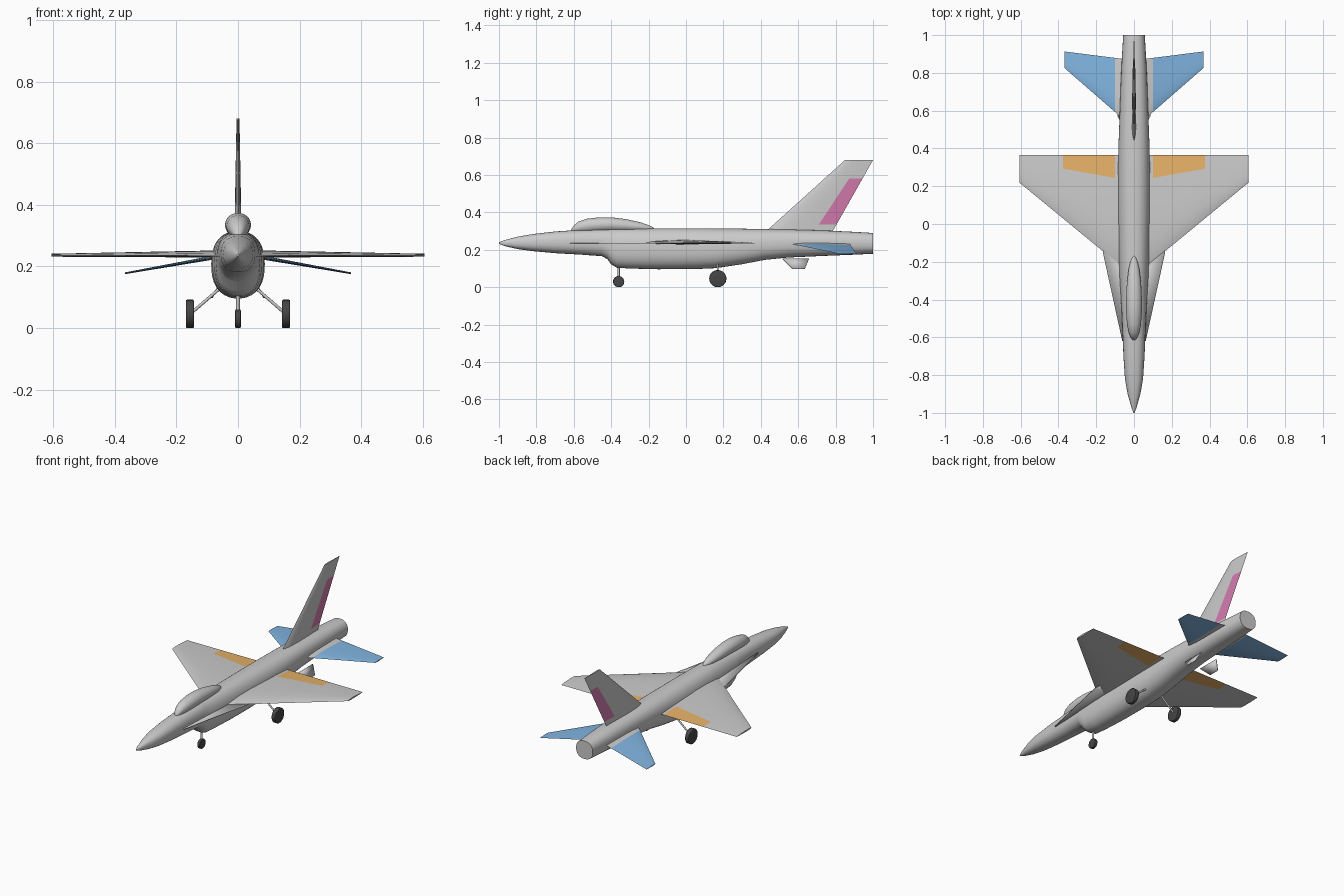
import bpy, bmesh, math
from mathutils import Vector

if "Cube" in bpy.data.objects:
    bpy.data.objects.remove(bpy.data.objects["Cube"])


def material(name, rgb):
    m = bpy.data.materials.new(name)
    m.diffuse_color = (*rgb, 1)
    m.use_nodes = True
    m.node_tree.nodes["Principled BSDF"].inputs["Base Color"].default_value = m.diffuse_color
    return m


BLUE = material("blue", (0.22, 0.46, 0.75))
ORANGE = material("orange", (0.80, 0.44, 0.14))
PINK = material("pink", (0.65, 0.20, 0.42))
DARK = material("rubber", (0.06, 0.06, 0.06))


def finish(name, bm, mat=None, mirror=False, angle=35):
    bmesh.ops.remove_doubles(bm, verts=bm.verts, dist=1e-5)
    loose = [v for v in bm.verts if not v.link_faces]
    bmesh.ops.delete(bm, geom=loose, context='VERTS')
    bmesh.ops.recalc_face_normals(bm, faces=bm.faces)
    me = bpy.data.meshes.new(name)
    bm.to_mesh(me)
    bm.free()
    ob = bpy.data.objects.new(name, me)
    bpy.context.collection.objects.link(ob)
    if mat:
        me.materials.append(mat)
    bpy.ops.object.select_all(action='DESELECT')
    bpy.context.view_layer.objects.active = ob
    ob.select_set(True)
    bpy.ops.object.shade_smooth_by_angle(angle=math.radians(angle))
    if mirror:
        ob.modifiers.new("mirror", 'MIRROR').use_mirror_merge = False
    return ob


def loft(name, sections, power, n=40):
    """Skin superellipse sections given as (y, half width, top z, bottom z)."""
    bm = bmesh.new()
    rings = []
    for y, w, zt, zb in sections:
        ring = []
        for k in range(n):
            a = 2 * math.pi * k / n
            c, s = math.cos(a), math.sin(a)
            x = w * math.copysign(abs(c) ** (2 / power), c)
            z = (zt + zb) / 2 + (zt - zb) / 2 * math.copysign(abs(s) ** (2 / power), s)
            ring.append(bm.verts.new((x, y, z)))
        rings.append(ring)
    for a, b in zip(rings, rings[1:]):
        for k in range(n):
            bm.faces.new((a[k], a[(k + 1) % n], b[(k + 1) % n], b[k]))
    bm.faces.new(rings[0])
    bm.faces.new(rings[-1])
    return finish(name, bm, angle=50)


def airfoil(name, root, tip, spans, up, thick, hinge, keep, mat=None, mirror=True, cap=False):
    """Tapered lifting surface; keep(i, j) picks span/chord cells so control
    surfaces can be separate objects sharing the same skin."""
    up = Vector(up)
    bm = bmesh.new()
    grid = []
    for s in spans:
        le = Vector(root[0]).lerp(Vector(tip[0]), s)
        te = Vector(root[1]).lerp(Vector(tip[1]), s)
        h = hinge[0] + (hinge[1] - hinge[0]) * s
        k = 1 - 0.6 * s
        row = []
        for f, t in zip((0, .06, .2, .4, h, 1), (0, .5, .9, 1, .5, 0)):
            p = le.lerp(te, f)
            row.append((bm.verts.new(p + up * t * thick[0] * k),
                        bm.verts.new(p - up * t * thick[1] * k)))
        grid.append(row)
    for i in range(len(spans) - 1):
        for j in range(5):
            if keep(i, j):
                for side in (0, 1):
                    bm.faces.new((grid[i][j][side], grid[i + 1][j][side],
                                  grid[i + 1][j + 1][side], grid[i][j + 1][side]))
    if cap:
        bm.faces.new([v[0] for v in grid[-1]] + [v[1] for v in reversed(grid[-1])])
    return finish(name, bm, mat, mirror)


def plate(name, points, thickness):
    bm = bmesh.new()
    bm.faces.new([bm.verts.new(p) for p in points])
    ob = finish(name, bm, mirror=True)
    sol = ob.modifiers.new("thickness", 'SOLIDIFY')
    sol.thickness, sol.offset = thickness, 0
    return ob


def rod(name, a, b, radius, mat=None, mirror=False, bevel=0, n=32):
    a, b = Vector(a), Vector(b)
    d = b - a
    bm = bmesh.new()
    bmesh.ops.create_cone(bm, cap_ends=True, segments=n, radius1=radius,
                          radius2=radius, depth=d.length)
    if bevel:
        rims = [e for e in bm.edges if abs(e.verts[0].co.z - e.verts[1].co.z) < 1e-6]
        bmesh.ops.bevel(bm, geom=rims, offset=bevel, segments=3, profile=0.5, affect='EDGES')
    rot = Vector((0, 0, 1)).rotation_difference(d).to_matrix()
    for v in bm.verts:
        v.co = rot @ v.co + (a + b) / 2
    return finish(name, bm, mat, mirror)


# Fuselage with chin intake, and canopy
loft("fuselage", [
    (-1.00, .003, .240, .232), (-.97, .014, .252, .220), (-.90, .034, .270, .204),
    (-.82, .048, .284, .193), (-.70, .056, .298, .182), (-.56, .061, .307, .174),
    (-.45, .066, .311, .166), (-.42, .068, .312, .150), (-.40, .070, .313, .122),
    (-.37, .072, .313, .104), (-.30, .077, .314, .100), (-.15, .083, .315, .096),
    (.05, .087, .315, .097), (.16, .087, .314, .102), (.30, .085, .313, .123),
    (.42, .082, .311, .146), (.55, .077, .309, .159), (.75, .070, .303, .168),
    (.90, .063, .296, .174), (1.00, .057, .290, .179)], 2.35)
loft("canopy", [
    (-.615, .006, .306, .295), (-.60, .018, .330, .293), (-.575, .028, .351, .292),
    (-.53, .037, .366, .292), (-.46, .042, .374, .295), (-.40, .042, .374, .297),
    (-.32, .038, .364, .297), (-.24, .029, .346, .297), (-.19, .016, .328, .297),
    (-.17, .004, .316, .303)], 2, 32)

# Main wings, flaps and leading edge strakes
wing = dict(root=((.03, -.255, .237), (.03, .365, .237)),
            tip=((.605, .218, .235), (.605, .365, .235)),
            spans=(0, .122, .6, 1), up=(0, 0, 1), thick=(.016, .008), hinge=(.785, .785))
airfoil("wings", **wing, keep=lambda i, j: not (i == 1 and j == 4), cap=True)
airfoil("flaps", **wing, keep=lambda i, j: i == 1 and j == 4, mat=ORANGE)
plate("wing_strakes", [(.04, -.62, .235), (.062, -.62, .235), (.165, -.15, .235),
                       (.165, -.10, .235), (.04, -.10, .235)], .005)

# Tailplanes with grey root fairing
tail = dict(root=((.04, .54, .236), (.04, .872, .236)),
            tip=((.367, .825, .178), (.367, .913, .178)),
            spans=(0, .183, 1), up=(.17, 0, .985), thick=(.007, .007), hinge=(.75, .75))
airfoil("tailplane_roots", **tail, keep=lambda i, j: i == 0)
airfoil("tailplanes", **tail, keep=lambda i, j: i == 1, mat=BLUE, cap=True)

# Vertical fin and rudder
fin = dict(root=((0, .418, .29), (0, .779, .29)), tip=((0, .85, .68), (0, 1.0, .68)),
           spans=(0, .115, .744, 1), up=(1, 0, 0), thick=(.012, .012),
           hinge=(.732, .624), mirror=False)
airfoil("fin", **fin, keep=lambda i, j: not (i == 1 and j == 4), cap=True)
airfoil("rudder", **fin, keep=lambda i, j: i == 1 and j == 4, mat=PINK)

# Canted ventral fins
plate("ventral_fins", [(.055, .515, .152), (.055, .657, .152),
                       (.085, .635, .098), (.085, .57, .098)], .005)

# Landing gear
rod("nose_strut", (0, -.36, .03), (0, -.36, .13), .006, n=16)
rod("nose_wheel", (-.009, -.36, .03), (.009, -.36, .03), .03, DARK, bevel=.003)
rod("main_struts", (.155, .17, .046), (.06, .17, .128), .005, mirror=True, n=16)
rod("main_wheels", (.143, .17, .046), (.169, .17, .046), .046, DARK, mirror=True, bevel=.004)
